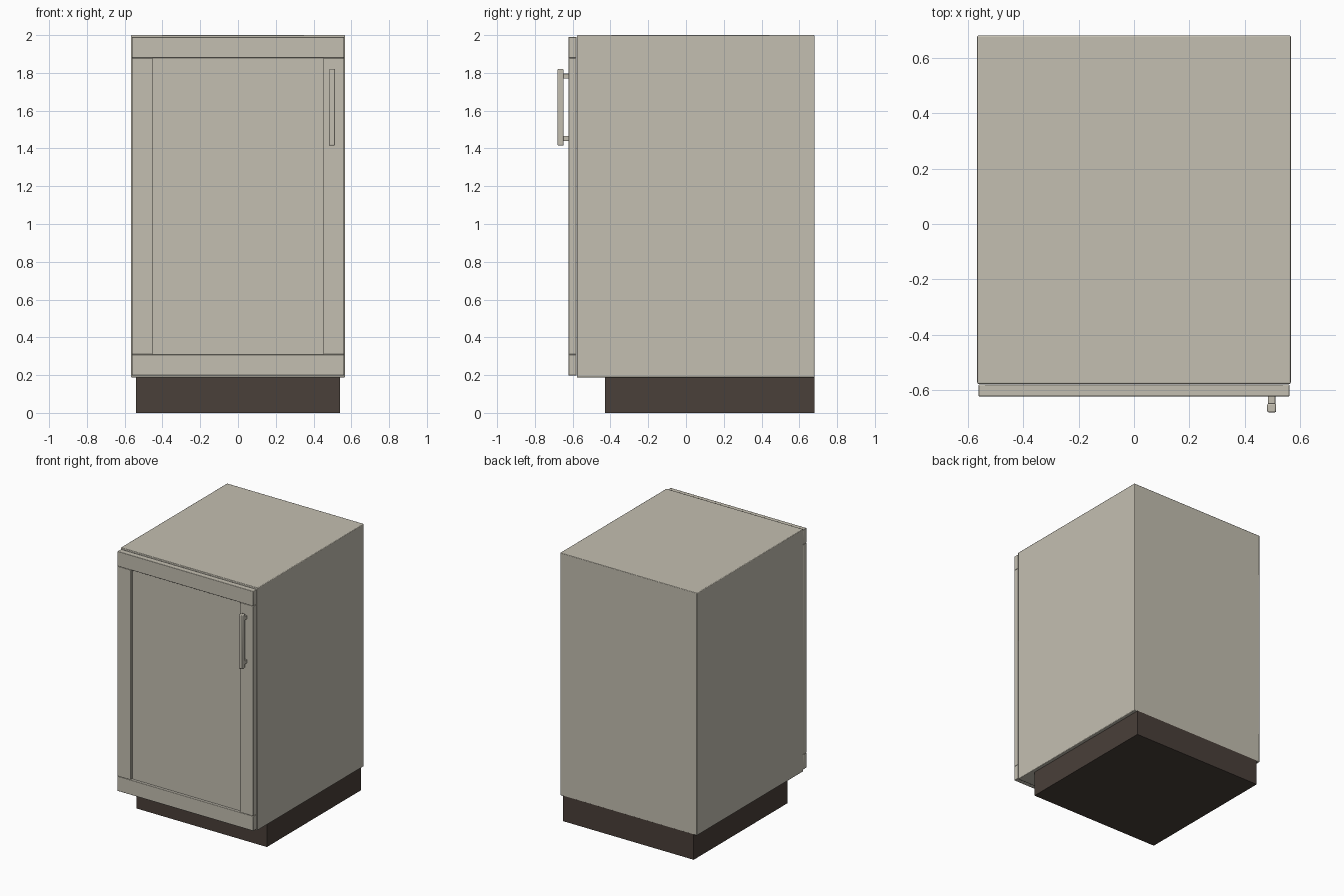
import bpy
from mathutils import Vector

cube = bpy.data.objects.get("Cube")
if cube:
    bpy.data.objects.remove(cube, do_unlink=True)


def material(name, rgb):
    mat = bpy.data.materials.new(name)
    mat.use_nodes = True
    mat.diffuse_color = (*rgb, 1)
    mat.node_tree.nodes["Principled BSDF"].inputs["Base Color"].default_value = (*rgb, 1)
    return mat


cream = material("warm cream paint", (0.55, 0.52, 0.44))
brown = material("dark brown plinth", (0.067, 0.05, 0.041))


def box(name, low, high, mat, bevel=0.003):
    """Box between two corners, with softened edges."""
    low, high = Vector(low), Vector(high)
    bpy.ops.mesh.primitive_cube_add(size=1, location=(low + high) / 2)
    obj = bpy.context.object
    obj.name = name
    obj.scale = high - low
    bpy.ops.object.transform_apply(location=False, rotation=False, scale=True)
    obj.data.materials.append(mat)
    if bevel:
        mod = obj.modifiers.new("soft edges", "BEVEL")
        mod.width = bevel
        mod.segments = 2
    return obj


# Cabinet body and recessed plinth
box("cabinet_body", (-0.566, -0.577, 0.187), (0.566, 0.68, 2.0), cream, 0.004)
box("plinth", (-0.54, -0.43, 0), (0.54, 0.68, 0.19), brown, 0)

# Framed door
half, inner = 0.562, 0.452
front, back = -0.622, -0.58
bottom, top, rail = 0.198, 1.99, 0.111
box("door_bottom_rail", (-half, front, bottom), (half, back, bottom + rail), cream)
box("door_top_rail", (-half, front, top - rail), (half, back, top), cream)
for side, x in (("right", -half), ("left", inner)):
    box(f"door_{side}_stile", (x, front, bottom + rail),
        (x + half - inner, back, top - rail), cream)
box("door_panel", (-inner - 0.01, front + 0.02, bottom + rail - 0.01),
    (inner + 0.01, back, top - rail + 0.01), cream, 0)

# Bar handle on two posts
box("handle_bar", (0.481, -0.68, 1.415), (0.513, -0.648, 1.82), cream, 0.005)
for name, z in (("lower", 1.453), ("upper", 1.783)):
    box(f"handle_{name}_post", (0.484, -0.655, z - 0.014),
        (0.51, front + 0.002, z + 0.014), cream)

# Smooth only the softened edges
bpy.ops.object.select_all(action="DESELECT")
for obj in bpy.context.scene.objects:
    if obj.type == "MESH":
        obj.select_set(True)
bpy.ops.object.shade_smooth_by_angle()
